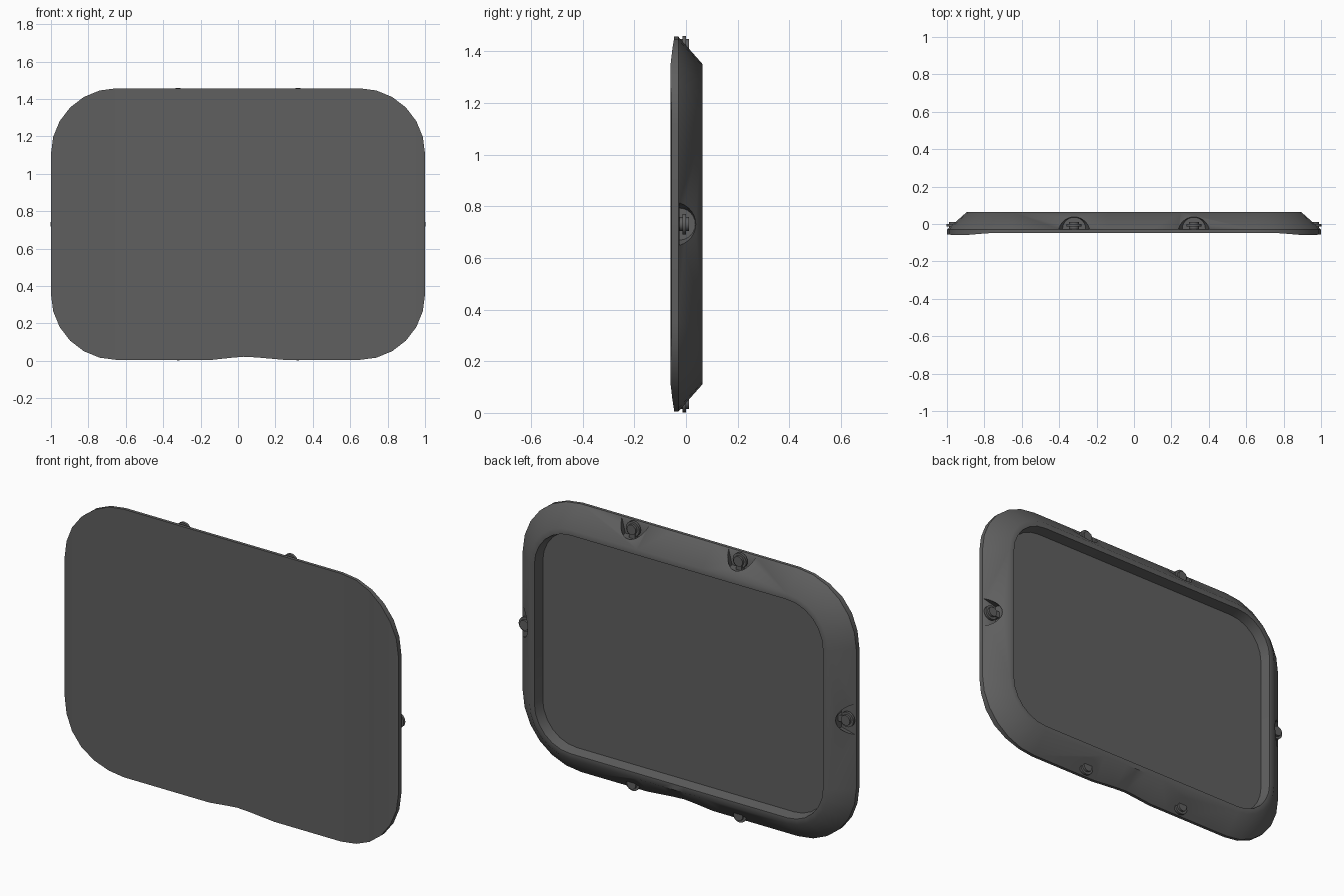
import bpy, bmesh, math
from mathutils import Matrix, Vector

cube = bpy.data.objects.get("Cube")
if cube:
    bpy.data.objects.remove(cube)

HALF_W, HALF_H, MID_Z, RADIUS = 1.0, 0.726, 0.731, 0.35
CORNER_STEPS = 6

grey = bpy.data.materials.new("dark_grey")
grey.use_nodes = True
colour = (0.115, 0.115, 0.115, 1)
grey.diffuse_color = colour
grey.node_tree.nodes["Principled BSDF"].inputs["Base Color"].default_value = colour


def make_object(name, bm):
    bmesh.ops.recalc_face_normals(bm, faces=bm.faces)
    mesh = bpy.data.meshes.new(name)
    bm.to_mesh(mesh)
    bm.free()
    mesh.materials.append(grey)
    obj = bpy.data.objects.new(name, mesh)
    bpy.context.collection.objects.link(obj)
    return obj


def smooth(obj, degrees):
    bpy.ops.object.select_all(action='DESELECT')
    obj.select_set(True)
    bpy.context.view_layer.objects.active = obj
    bpy.ops.object.shade_smooth_by_angle(angle=math.radians(degrees))


def upper_outline(inset):
    """Upper half of a rounded rectangle, from left to right, as (x, height)."""
    r = RADIUS - inset
    cx, ch = HALF_W - RADIUS, HALF_H - RADIUS
    arc = [math.pi / 2 * i / CORNER_STEPS for i in range(CORNER_STEPS + 1)]
    right = [(cx + r * math.sin(a), ch + r * math.cos(a)) for a in arc]
    left = [(-x, h) for x, h in reversed(right)]
    return left + [(x, ch + r) for x in (-0.14, -0.03, 0.03, 0.1, 0.25)] + right


def front_y(x):
    """The front swells forward a little near both ends."""
    swell = max(0.0, 1 - abs(abs(x) - 0.93) / 0.17)
    return -0.047 - 0.015 * swell


def notch(x):
    """Shallow dip in the lower edge."""
    t = min(1.0, abs(x - 0.04) / 0.19)
    return 0.017 * (1 + math.cos(math.pi * t)) / 2


# Shell: loft of rounded outlines from the front, over the rim, to the recessed back
bm = bmesh.new()
sections = [(0, None), (0, -0.03), (0.105, 0.063), (0.135, 0.063), (0.145, 0.005)]
loops = []
for inset, y in sections:
    pts = upper_outline(inset)
    top = [bm.verts.new((x, front_y(x) if y is None else y, MID_Z + h)) for x, h in pts]
    low = [bm.verts.new((x, front_y(x) if y is None else y,
                         MID_Z - h + (notch(x) if inset == 0 else 0))) for x, h in pts]
    loops.append((top, low))
for (t1, l1), (t2, l2) in zip(loops, loops[1:]):
    a, b = t1 + l1[::-1], t2 + l2[::-1]
    for i in range(len(a)):
        j = (i + 1) % len(a)
        bm.faces.new((a[i], a[j], b[j], b[i]))
for top, low in (loops[0], loops[-1]):
    for i in range(len(top) - 1):
        bm.faces.new((top[i], top[i + 1], low[i + 1], low[i]))
shell = make_object("shell", bm)

# Fastener places: position on the edge and the turn about y of the outward direction
places = []
for x in (-0.32, 0.32):
    places.append((f"top_{'left' if x > 0 else 'right'}", Vector((x, 0, MID_Z + HALF_H)), 0))
    places.append((f"bottom_{'left' if x > 0 else 'right'}", Vector((x, 0, MID_Z - HALF_H)), math.pi))
places.append(("side_left", Vector((HALF_W, 0, MID_Z)), math.pi / 2))
places.append(("side_right", Vector((-HALF_W, 0, MID_Z)), -math.pi / 2))

# Scooped half-round pockets cut into the sloping rim
for name, pos, turn in places:
    frame = Matrix.Translation(pos) @ Matrix.Rotation(turn, 4, 'Y')
    bm = bmesh.new()
    bmesh.ops.create_cone(bm, cap_ends=True, segments=24, radius1=0.062, radius2=0.095,
                          depth=0.13, matrix=Matrix.Translation((0, -0.026, -0.02)))
    cut = bmesh.ops.bisect_plane(bm, geom=bm.verts[:] + bm.edges[:] + bm.faces[:],
                                 plane_co=(0, -0.026, 0), plane_no=(0, -1, 0), clear_outer=True)
    bmesh.ops.holes_fill(bm, edges=[e for e in bm.edges if e.is_boundary])
    bm.transform(frame)
    cutter = make_object("pocket_cutter", bm)
    cutter.hide_render = True
    mod = shell.modifiers.new("pocket", 'BOOLEAN')
    mod.operation, mod.solver, mod.object = 'DIFFERENCE', 'EXACT', cutter
    bpy.context.view_layer.objects.active = shell
    bpy.ops.object.modifier_apply(modifier=mod.name)
    bpy.data.objects.remove(cutter)

    # Fastener: a thin round tab between two smaller bosses, on a short stem
    bm = bmesh.new()
    to_y = Matrix.Rotation(math.pi / 2, 4, 'X')
    for radius, thick in ((0.04, 0.014), (0.027, 0.038)):
        bmesh.ops.create_cone(bm, cap_ends=True, segments=20, radius1=radius, radius2=radius,
                              depth=thick, matrix=Matrix.Translation((0, -0.007, -0.037)) @ to_y)
    bmesh.ops.create_cube(bm, size=1, matrix=Matrix.Translation((0, -0.007, -0.07))
                          @ Matrix.Diagonal((0.035, 0.026, 0.05, 1)))
    bm.transform(frame)
    smooth(make_object("fastener_" + name, bm), 35)

smooth(shell, 44)
